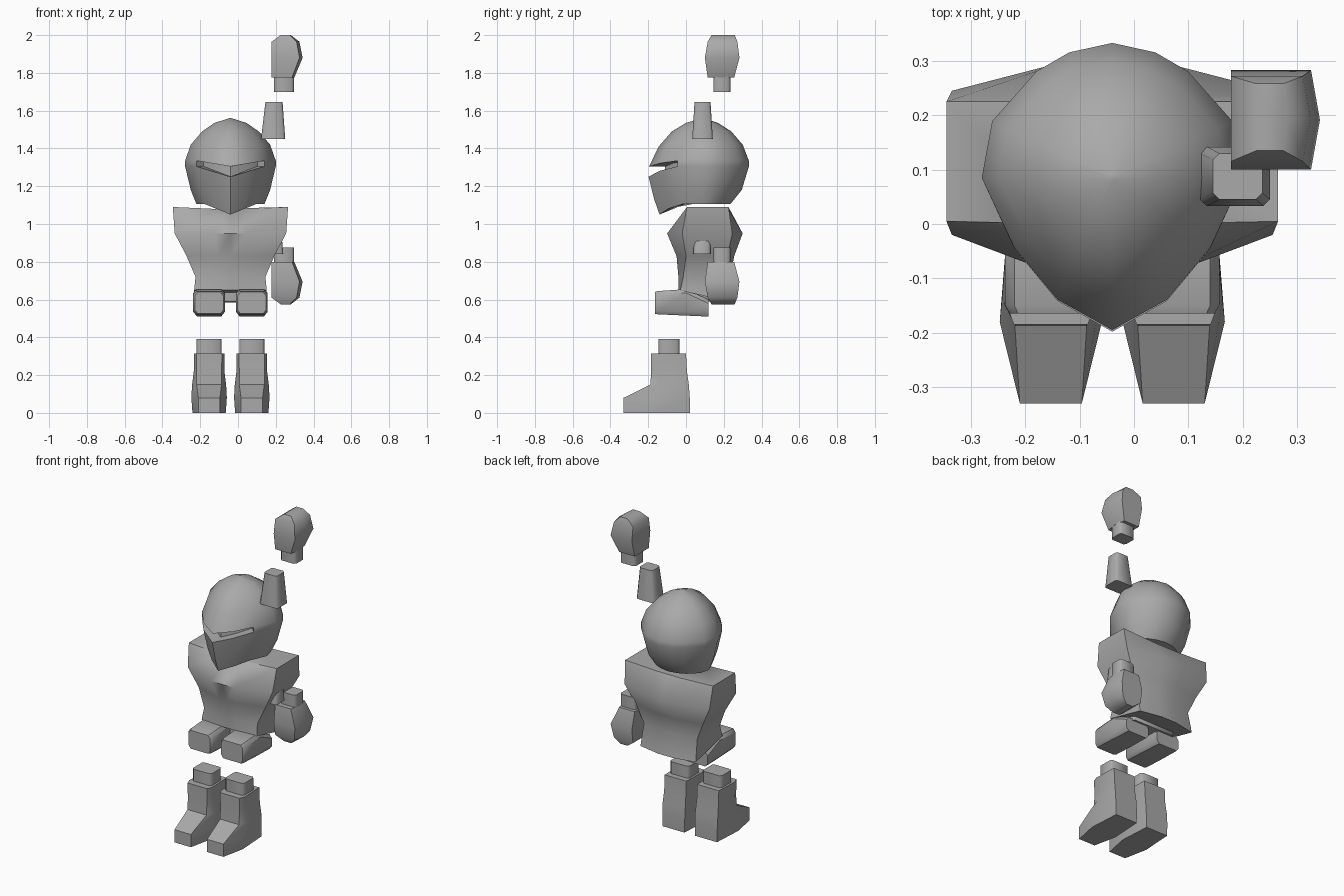
import bpy, bmesh, math

if "Cube" in bpy.data.objects:
    bpy.data.objects.remove(bpy.data.objects["Cube"])

CX = -0.04  # symmetry line of the body
grey = bpy.data.materials.new("plain_grey")
grey.diffuse_color = (0.4, 0.4, 0.4, 1)
grey.use_nodes = True
grey.node_tree.nodes["Principled BSDF"].inputs["Base Color"].default_value = grey.diffuse_color


def loft(name, rings, angle=50, edit=None):
    """Skin a stack of equal-length rings and cap both ends."""
    bm = bmesh.new()
    vs = [[bm.verts.new(p) for p in r] for r in rings]
    n = len(rings[0])
    bands = [[bm.faces.new((a[i], a[(i + 1) % n], b[(i + 1) % n], b[i])) for i in range(n)]
             for a, b in zip(vs, vs[1:])]
    bm.faces.new(vs[0][::-1])
    bm.faces.new(vs[-1])
    bmesh.ops.recalc_face_normals(bm, faces=bm.faces[:])
    if edit:
        edit(bm, bands)
    me = bpy.data.meshes.new(name)
    bm.to_mesh(me)
    bm.free()
    ob = bpy.data.objects.new(name, me)
    bpy.context.collection.objects.link(ob)
    me.materials.append(grey)
    bpy.ops.object.select_all(action='DESELECT')
    ob.select_set(True)
    bpy.context.view_layer.objects.active = ob
    bpy.ops.object.shade_smooth_by_angle(angle=math.radians(angle))
    return ob


def block(x0, x1, y0, y1, z, c=0.012):
    """Rectangle ring with cut corners."""
    return [(x0 + c, y0, z), (x1 - c, y0, z), (x1, y0 + c, z), (x1, y1 - c, z),
            (x1 - c, y1, z), (x0 + c, y1, z), (x0, y1 - c, z), (x0, y0 + c, z)]


# Helmet: pointed at the front, round at the back
HALF = [(0, -1), (.42, -.80), (.75, -.46), (1, 0), (.92, .42), (.58, .79), (.33, .93), (0, 1)]
OUTLINE = HALF + [(-u, v) for u, v in HALF[-2:0:-1]]


def head_ring(z_side, z_front, hw, yf, yb, yc=0.085):
    pts = []
    for u, v in OUTLINE:
        w = max(0, 1 - abs(u) / .75) if v < 0 else 0
        y = yc + (v * (yc - yf) if v < 0 else v * (yb - yc))
        pts.append((CX + u * hw, y, z_side + (z_front - z_side) * w))
    return pts


def cut_slit(bm, bands):
    # Recessed V-shaped eye slit
    faces = [bands[3][i] for i in (0, 1, -1, -2)]
    bmesh.ops.inset_region(bm, faces=faces, thickness=0.001, use_even_offset=True)
    for v in {v for f in faces for v in f.verts}:
        v.co.x = CX + (v.co.x - CX) * .8
        v.co.y = .085 + (v.co.y - .085) * .7


loft("helmet", [head_ring(*r) for r in (
    (1.105, 1.105, .13, -.03, .19),
    (1.105, 1.05, .18, -.14, .235),
    (1.18, 1.13, .21, -.168, .295),
    (1.305, 1.25, .24, -.198, .333),
    (1.335, 1.305, .24, -.195, .333),
    (1.42, 1.41, .21, -.145, .30),
    (1.49, 1.49, .15, -.075, .24),
    (1.535, 1.535, .085, 0, .17),
    (1.56, 1.56, .006, .079, .091))], 50, cut_slit)


# Torso: wide shoulders, narrow waist
def torso_ring(zf, zb, zm, hw, fc, bc, fm, bm_):
    half = [(0, fm, zm or zf), (.28, fm, zm or zf), (1, fc, zf), (1, bc, zb),
            (.28, bm_, zm or zb), (0, bm_, zm or zb)]
    return [(CX + u * hw, y, z) for u, y, z in half + [(-u, y, z) for u, y, z in half[-2:0:-1]]]


loft("torso", [torso_ring(*r) for r in (
    (.65, .585, 0, .192, -.03, .235, -.04, .262),
    (.72, .72, 0, .185, -.015, .21, -.04, .235),
    (.83, .83, 0, .232, 0, .22, -.05, .255),
    (.95, .95, 0, .295, -.02, .245, -.10, .30),
    (1.09, 1.09, 1.08, .305, .005, .225, 0, .225))], 60)
loft("pelvis", [block(-.19, .11, .02, .13, z) for z in (.59, .67)])

for s, side in ((-1, "right"), (1, "left")):
    x = CX + s * .113
    # Thigh: tapered block lying front to back
    loft(side + "_thigh", [
        [(x + px * w, y, z) for px, z in
         ((-.8, zb), (.8, zb), (1, zb + .02), (1, zt - .02), (.8, zt), (-.8, zt), (-1, zt - .02), (-1, zb + .02))]
        for y, w, zb, zt in ((-.165, .075, .525, .64), (-.15, .084, .522, .645),
                             (0, .084, .515, .655), (.118, .08, .51, .60))], 40)

    # Boot: narrow toe, straight shaft
    def boot_ring(z, fw, yf, mw, ym, rw, yb):
        h = [(fw, yf), (mw, ym), (rw, yb)]
        return [(x + px, y, z) for px, y in h + [(-px, y) for px, y in h[::-1]]]

    loft(side + "_boot", [boot_ring(*r) for r in (
        (0, .057, -.33, .088, -.18, .076, .02),
        (.08, .057, -.33, .094, -.18, .078, .02),
        (.15, .066, -.188, .09, -.14, .078, .015),
        (.22, .066, -.185, .081, -.15, .075, .005),
        (.315, .068, -.185, .081, -.15, .075, 0))], 55)
    loft(side + "_shin", [block(x - .066, x + .066, -.145, -.035, z) for z in (.30, .39)])


# Hands and wrists: one raised, one hanging as its upside-down twin
def fist_ring(z, x0, x1, y0, y1):
    w = (x1 - x0) * .9
    return [(x0, y0, z), (x0 + w, y0, z), (x1, (y0 + y1) / 2, z), (x0 + w, y1, z), (x0, y1, z)]


for label, flip in (("raised", False), ("hanging", True)):
    def fz(z):
        return 2.575 - z if flip else z

    loft(label + "_hand", [fist_ring(fz(z), *r) for z, *r in (
        (1.775, .178, .298, .115, .255),
        (1.88, .178, .342, .10, .283),
        (1.965, .178, .325, .115, .272),
        (2.0, .225, .28, .135, .258))], 55)
    loft(label + "_wrist", [block(.19, .296, .145, .235, fz(z)) for z in (1.70, 1.79)])

# Upper arms
loft("raised_arm", [block(.122, .25, .033, .142, 1.45), block(.145, .236, .045, .13, 1.645)])
loft("hanging_arm", [block(.11, .24, .038, .13, .84), block(.12, .232, .045, .13, .93),
                     block(.12, .2, .06, .12, 1.0)])
